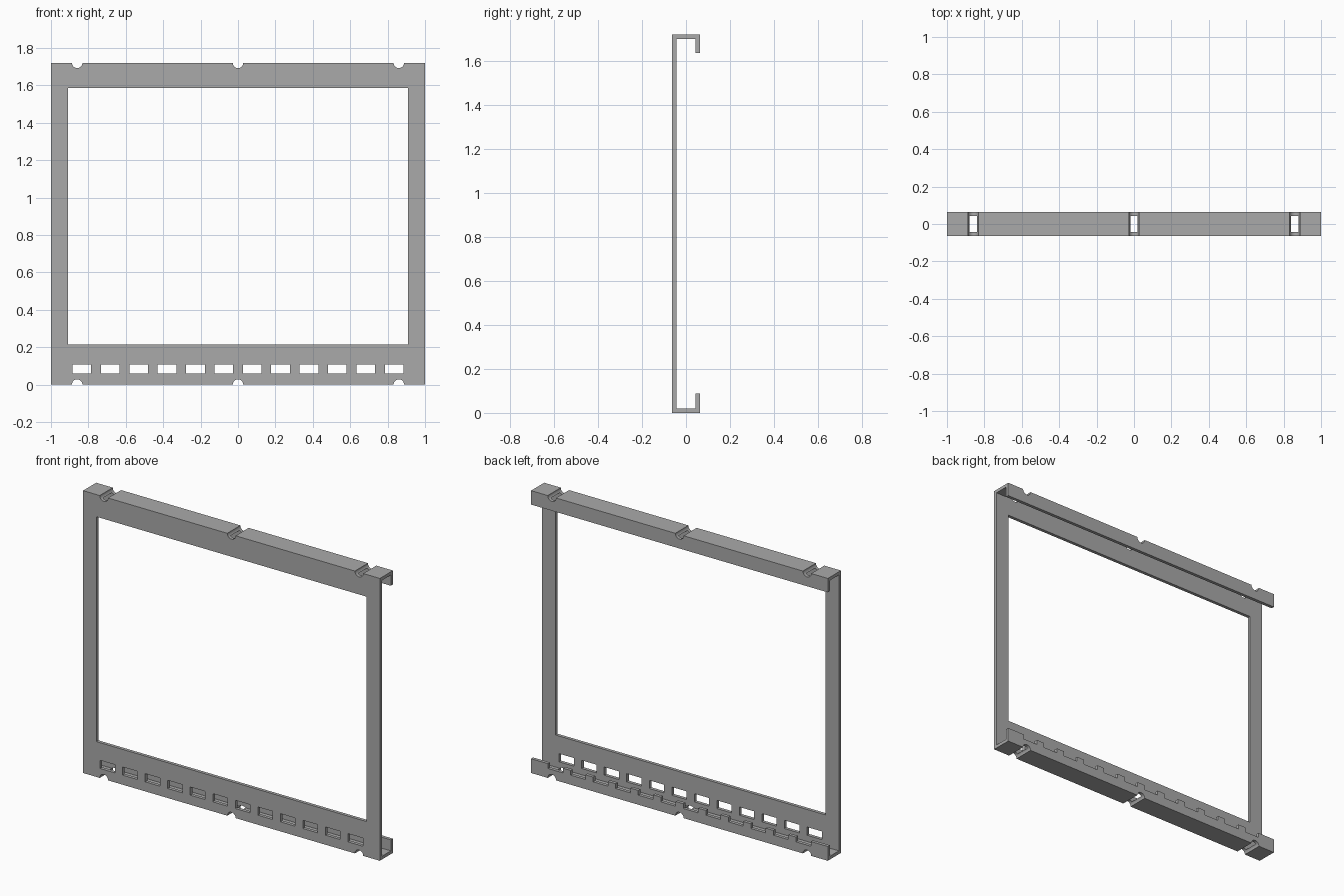
import bpy, bmesh
from math import pi
from mathutils import Matrix, Vector

cube = bpy.data.objects.get("Cube")
if cube:
    bpy.data.objects.remove(cube, do_unlink=True)

HEIGHT, DEPTH, SHEET = 1.72, 0.063, 0.02

grey = bpy.data.materials.new("steel grey")
grey.use_nodes = True
grey.diffuse_color = (0.4, 0.4, 0.4, 1)
grey.node_tree.nodes["Principled BSDF"].inputs["Base Color"].default_value = (0.4, 0.4, 0.4, 1)


def finish(name, bm):
    bmesh.ops.recalc_face_normals(bm, faces=bm.faces)
    mesh = bpy.data.meshes.new(name)
    bm.to_mesh(mesh)
    bm.free()
    mesh.materials.append(grey)
    obj = bpy.data.objects.new(name, mesh)
    bpy.context.collection.objects.link(obj)
    return obj


def add_box(bm, x, z, width, height):
    size = Matrix.Diagonal((width, 0.4, height, 1))
    bmesh.ops.create_cube(bm, size=1, matrix=Matrix.Translation((x, 0, z)) @ size)


# Bent sheet: front plate with a top and a bottom flange, each ending in a lip
d, i, h = DEPTH, DEPTH - SHEET, HEIGHT
profile = [(-d, 0), (d, 0), (d, 0.087), (i, 0.087), (i, SHEET), (-i, SHEET),
           (-i, h - SHEET), (i, h - SHEET), (i, h - 0.085), (d, h - 0.085), (d, h), (-d, h)]
bm = bmesh.new()
face = bm.faces.new([bm.verts.new((-1, y, z)) for y, z in profile])
ext = bmesh.ops.extrude_face_region(bm, geom=[face])
bmesh.ops.translate(bm, vec=Vector((2, 0, 0)),
                    verts=[v for v in ext["geom"] if isinstance(v, bmesh.types.BMVert)])
frame = finish("panel_frame", bm)

# Window side walls also clear the lips, so the window cutter stays between them
bm = bmesh.new()
add_box(bm, 0, 0.9, 1.82, 1.37)

# Row of twelve slots through the plate and the lower lip
for n in range(12):
    add_box(bm, -0.835 + n * 1.67 / 11, 0.083, 0.1, 0.05)

# Round grooves across the top and bottom flanges
for x in (-0.86, 0, 0.86):
    for z in (0, HEIGHT):
        bmesh.ops.create_cone(bm, cap_ends=True, segments=32, radius1=0.028, radius2=0.028,
                              depth=0.4, matrix=Matrix.Translation((x, 0, z)) @ Matrix.Rotation(pi / 2, 4, "X"))
cutter = finish("opening_cutter", bm)
cutter.hide_render = True

# Cut the openings and drop the cutter
mod = frame.modifiers.new("openings", "BOOLEAN")
mod.operation, mod.solver, mod.object = "DIFFERENCE", "EXACT", cutter
bpy.ops.object.select_all(action="DESELECT")
bpy.context.view_layer.objects.active = frame
frame.select_set(True)
bpy.ops.object.modifier_apply(modifier=mod.name)
bpy.data.objects.remove(cutter, do_unlink=True)
bpy.ops.object.shade_smooth_by_angle()
